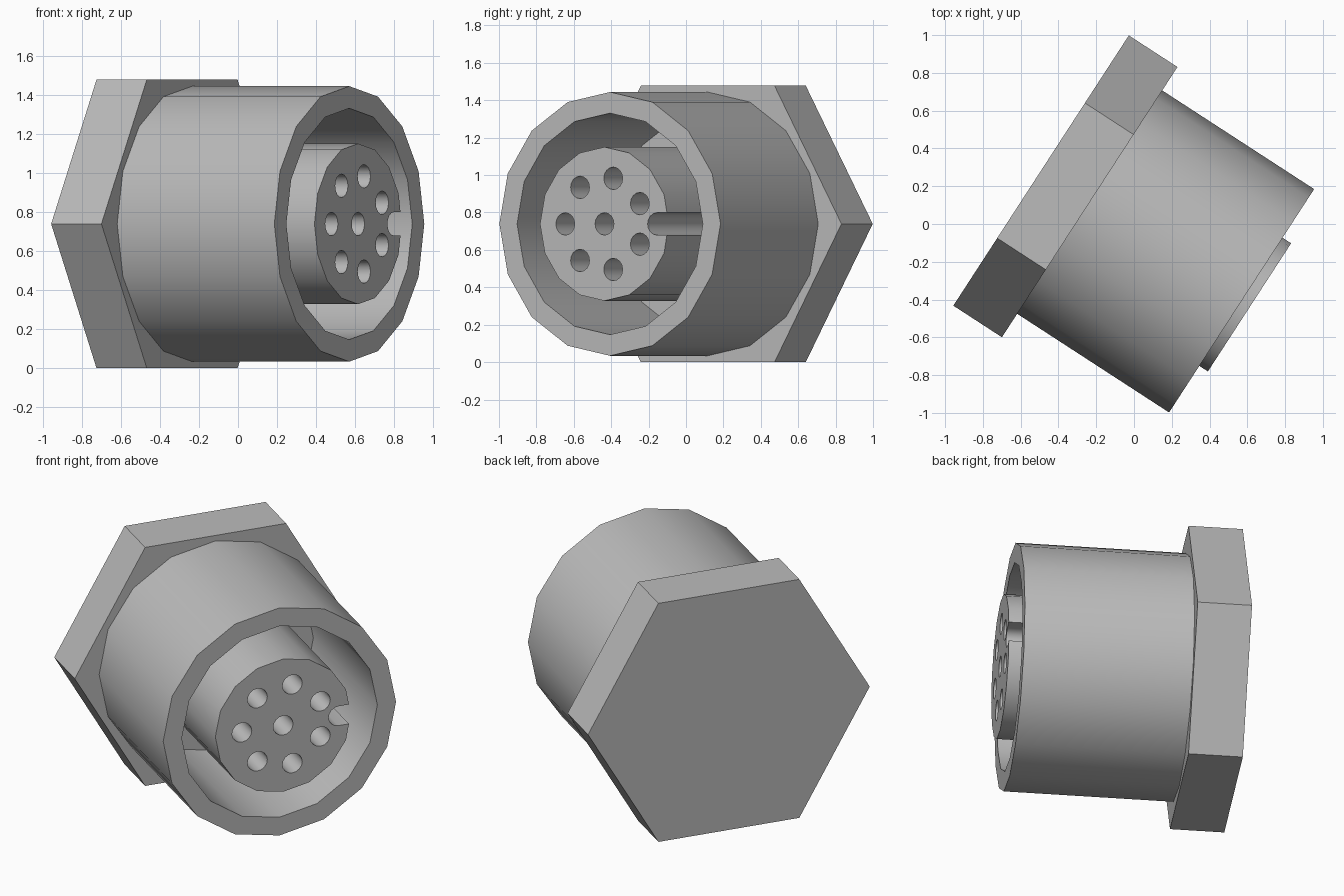
import bpy
import bmesh
from math import cos, sin, radians, tau
from mathutils import Matrix, Vector

old = bpy.data.objects.get("Cube")
if old:
    bpy.data.objects.remove(old, do_unlink=True)

grey = bpy.data.materials.new("plain grey")
grey.use_nodes = True
grey.diffuse_color = (0.5, 0.5, 0.5, 1)
grey.node_tree.nodes["Principled BSDF"].inputs["Base Color"].default_value = grey.diffuse_color

# Connector frame: local z runs along the axis, local y points up
turn = radians(33)
side = Vector((sin(turn), cos(turn), 0))
axis = Vector((cos(turn), -sin(turn), 0))
frame = Matrix.Translation((-0.492, 0.283, 0.739)) @ Matrix((side, (0, 0, 1), axis)).transposed().to_4x4()


def ring(radius, sides, cx=0, cy=0):
    return [(cx + radius * cos(tau * i / sides), cy + radius * sin(tau * i / sides))
            for i in range(sides)]


def extrude(name, loops, start, end):
    """Extrude a flat outline with holes along the axis."""
    curve = bpy.data.curves.new(name, "CURVE")
    curve.dimensions = "2D"
    curve.fill_mode = "BOTH"
    curve.extrude = (end - start) / 2
    for loop in loops:
        spline = curve.splines.new("POLY")
        spline.points.add(len(loop) - 1)
        for point, (x, y) in zip(spline.points, loop):
            point.co = (x, y, 0, 1)
        spline.use_cyclic_u = True
    obj = bpy.data.objects.new(name, curve)
    bpy.context.scene.collection.objects.link(obj)
    obj.matrix_world = frame @ Matrix.Translation((0, 0, (start + end) / 2))
    bpy.ops.object.select_all(action="DESELECT")
    obj.select_set(True)
    bpy.context.view_layer.objects.active = obj
    bpy.ops.object.convert(target="MESH")
    obj = bpy.context.view_layer.objects.active
    obj.name = name
    bm = bmesh.new()
    bm.from_mesh(obj.data)
    bmesh.ops.remove_doubles(bm, verts=bm.verts, dist=1e-5)
    bmesh.ops.recalc_face_normals(bm, faces=bm.faces)
    bm.to_mesh(obj.data)
    bm.free()
    obj.data.materials.clear()
    obj.data.materials.append(grey)
    bpy.ops.object.shade_smooth_by_angle(angle=radians(30))
    return obj


FLANGE = 0.307

# Hexagonal flange and hollow barrel
extrude("hex_flange", [ring(0.853, 6)], 0, FLANGE)
extrude("barrel", [ring(0.705, 16), ring(0.592, 16)], FLANGE, 1.266)

# Core outline with a round-bottomed keyway on one side
r, key_x, mouth_x = 0.06, 0.335, 0.398
outline = ring(0.411, 16)[1:]
outline.append((mouth_x, -r))
for i in range(9):
    a = radians(270 - 22.5 * i)
    outline.append((key_x + r * cos(a), r * sin(a)))
outline.append((mouth_x, r))

# Pin sockets: one in the middle, seven around it
holes = [ring(r, 16)]
for i in range(7):
    a = tau / 2 + tau * i / 7
    holes.append(ring(r, 16, 0.25 * cos(a), 0.25 * sin(a)))

extrude("socket_core", [outline] + holes, FLANGE, 1.32)
